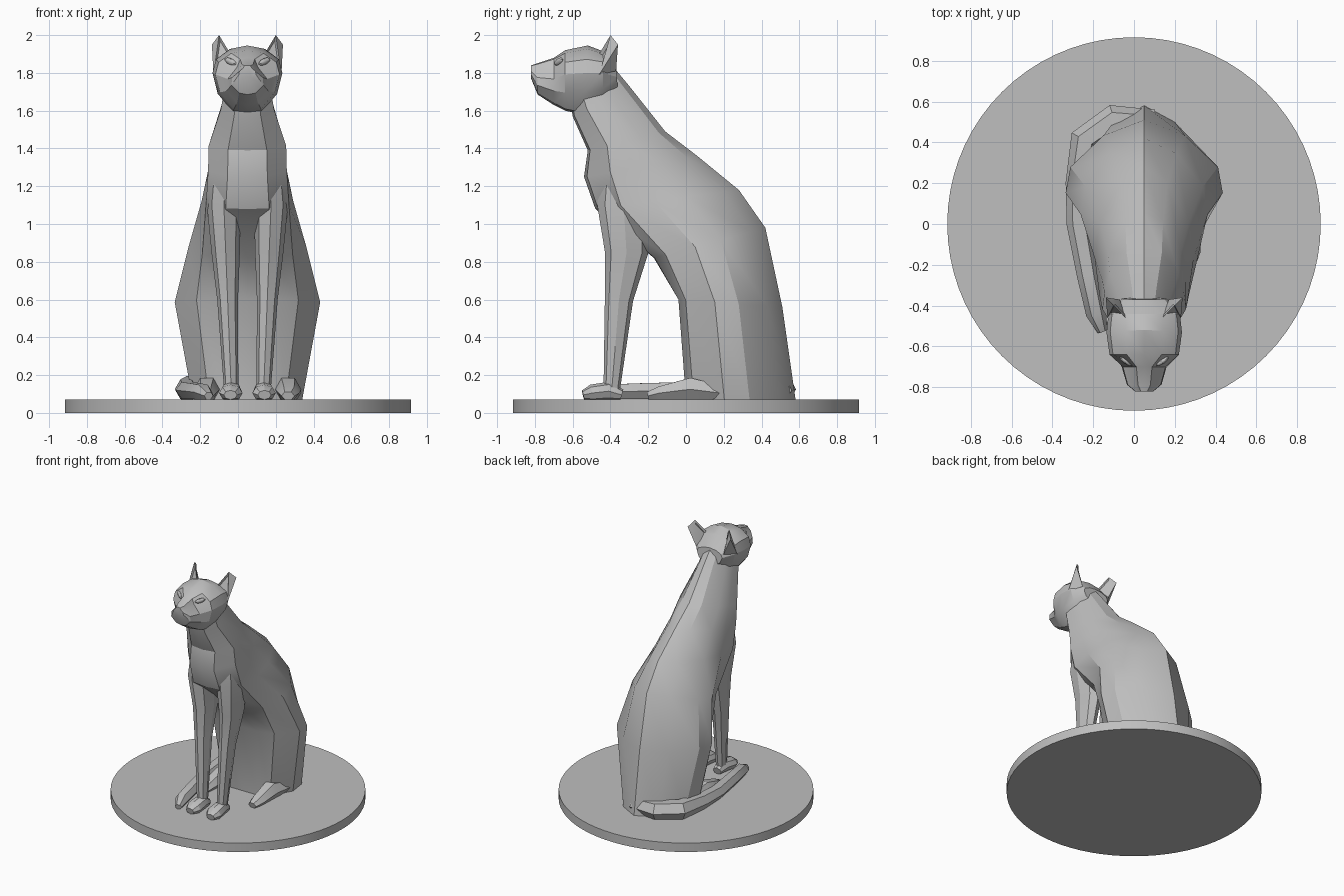
import bpy, bmesh, math
from mathutils import Vector, Matrix

if "Cube" in bpy.data.objects:
    bpy.data.objects.remove(bpy.data.objects["Cube"], do_unlink=True)

CENTRE = 0.05  # the cat sits slightly off the middle of the plinth

stone = bpy.data.materials.new("stone_grey")
stone.use_nodes = True
grey = (0.52, 0.52, 0.52, 1)
stone.diffuse_color = grey
stone.node_tree.nodes["Principled BSDF"].inputs["Base Color"].default_value = grey


def finish(name, bm, mirrored=False, offset=CENTRE, angle=28):
    """Turn a bmesh into a shaded object, optionally mirrored left to right."""
    bmesh.ops.recalc_face_normals(bm, faces=bm.faces[:])
    mesh = bpy.data.meshes.new(name)
    bm.to_mesh(mesh)
    bm.free()
    mesh.materials.append(stone)
    obj = bpy.data.objects.new(name, mesh)
    bpy.context.collection.objects.link(obj)
    obj.location.x = offset
    bpy.ops.object.select_all(action="DESELECT")
    obj.select_set(True)
    bpy.context.view_layer.objects.active = obj
    bpy.ops.object.shade_smooth_by_angle(angle=math.radians(angle))
    if mirrored:
        modifier = obj.modifiers.new("mirror", "MIRROR")
        modifier.use_mirror_merge = False
    return obj


def skin(rings):
    """Join equal-sized rings of points into a closed, capped surface."""
    bm = bmesh.new()
    loops = [[bm.verts.new(point) for point in ring] for ring in rings]
    for first, second in zip(loops, loops[1:]):
        for i in range(len(first)):
            j = (i + 1) % len(first)
            bm.faces.new((first[i], first[j], second[j], second[i]))
    bm.faces.new(loops[0])
    bm.faces.new(loops[-1])
    return bm


def symmetric_loft(name, sections, shape_a, shape_b, angle=28):
    """Sections run from an underside point to an upper point with a half width.
    The last value blends between the two outline shapes."""
    rings = []
    for y0, z0, y1, z1, half, blend in sections:
        side = []
        for (ua, wa), (ub, wb) in zip(shape_a, shape_b):
            u = ua + (ub - ua) * blend
            w = wa + (wb - wa) * blend
            side.append(Vector((half * w, y0 + (y1 - y0) * u, z0 + (z1 - z0) * u)))
        other = [Vector((-p.x, p.y, p.z)) for p in reversed(side[1:-1])]
        rings.append(side + other)
    return finish(name, skin(rings), angle=angle)


def tube(name, stations, up, sides=8, mirrored=True, offset=CENTRE):
    """Sweep an ellipse along stations of (position, (width radius, depth radius))."""
    points = [Vector(position) for position, radii in stations]
    rings = []
    for i, (position, (wide, deep)) in enumerate(stations):
        before = points[max(i - 1, 0)]
        after = points[min(i + 1, len(points) - 1)]
        tangent = (after - before).normalized()
        across = tangent.cross(Vector(up)).normalized()
        normal = across.cross(tangent)
        ring = []
        for step in range(sides):
            turn = math.tau * step / sides
            ring.append(points[i] + across * wide * math.cos(turn) + normal * deep * math.sin(turn))
        rings.append(ring)
    return finish(name, skin(rings), mirrored, offset)


# Round plinth
bm = bmesh.new()
bmesh.ops.create_cone(bm, cap_ends=True, segments=72, radius1=0.915, radius2=0.915,
                      depth=0.07, matrix=Matrix.Translation((0, 0, 0.035)))
finish("plinth", bm, offset=0)

# Neck, chest, back and haunches as one loft
chest_shape = ((0, 0), (0.03, 0.5), (0.25, 1), (0.45, 0.95), (0.68, 0.82), (0.92, 0.42), (1, 0))
haunch_shape = ((0, 0), (0, 0.4), (0.07, 0.7), (0.35, 1), (0.58, 0.94), (0.86, 0.52), (1, 0))
symmetric_loft("body", (
    (-0.62, 1.7, -0.4, 1.85, 0.12, 0),
    (-0.6, 1.57, -0.3, 1.73, 0.14, 0),
    (-0.52, 1.39, -0.11, 1.49, 0.205, 0),
    (-0.54, 1.25, 0.06, 1.36, 0.215, 0.1),
    (-0.48, 1.08, 0.28, 1.18, 0.25, 0.4),
    (-0.17, 0.82, 0.42, 0.98, 0.315, 0.8),
    (-0.04, 0.6, 0.51, 0.56, 0.385, 1),
    (0, 0.07, 0.58, 0.07, 0.29, 1),
), chest_shape, haunch_shape)

# Head, from the nose to the back of the skull
skull_shape = ((0, 0), (0.03, 0.42), (0.3, 0.85), (0.6, 1), (0.8, 0.9), (0.95, 0.5), (1, 0))
muzzle_shape = ((0, 0), (0.05, 0.5), (0.3, 1), (0.55, 0.95), (0.8, 0.5), (0.97, 0.35), (1, 0))
symmetric_loft("head", (
    (-0.82, 1.77, -0.82, 1.84, 0.045, 1),
    (-0.785, 1.685, -0.79, 1.85, 0.085, 1),
    (-0.7, 1.63, -0.7, 1.88, 0.11, 1),
    (-0.64, 1.6, -0.64, 1.92, 0.17, 0),
    (-0.55, 1.58, -0.52, 1.945, 0.185, 0),
    (-0.44, 1.63, -0.44, 1.915, 0.175, 0),
    (-0.36, 1.7, -0.37, 1.83, 0.11, 0),
), skull_shape, muzzle_shape)

# Ears with a hollow front
bm = bmesh.new()
for corner in ((0.09, -0.46, 1.9), (0.18, -0.46, 1.79), (0.15, -0.4, 2),
               (0.188, -0.36, 1.95), (0.12, -0.37, 1.81)):
    bm.verts.new(corner)
bmesh.ops.convex_hull(bm, input=bm.verts[:])
bm.normal_update()
front = min(bm.faces, key=lambda face: face.normal.y)
bmesh.ops.inset_individual(bm, faces=[front], thickness=0.012, depth=-0.015)
finish("ears", bm, mirrored=True)

# Slanted eyes
bm = bmesh.new()
bmesh.ops.create_uvsphere(bm, u_segments=8, v_segments=6, radius=1)
placing = (Matrix.Translation((0.09, -0.674, 1.86)) @ Matrix.Rotation(math.radians(35), 4, "Z")
           @ Matrix.Rotation(math.radians(-20), 4, "Y") @ Matrix.Diagonal((0.04, 0.012, 0.017, 1)))
bmesh.ops.transform(bm, matrix=placing, verts=bm.verts[:])
finish("eyes", bm, mirrored=True)

# Front legs, blending into the shoulders
tube("front_legs", (
    ((0.11, -0.31, 1.36), (0.08, 0.14)),
    ((0.125, -0.33, 1.1), (0.09, 0.14)),
    ((0.115, -0.315, 0.85), (0.075, 0.115)),
    ((0.105, -0.355, 0.6), (0.055, 0.075)),
    ((0.085, -0.395, 0.1), (0.037, 0.042)),
), up=(0, 1, 0))

# Front paws
tube("front_paws", (
    ((0.09, -0.545, 0.095), (0.035, 0.025)),
    ((0.088, -0.5, 0.105), (0.062, 0.045)),
    ((0.085, -0.41, 0.115), (0.055, 0.05)),
    ((0.085, -0.34, 0.095), (0.035, 0.03)),
), up=(0, 0, 1))

# Hind feet beside the haunches
tube("hind_feet", (
    ((0.215, -0.2, 0.09), (0.035, 0.025)),
    ((0.22, -0.14, 0.105), (0.055, 0.04)),
    ((0.215, 0.02, 0.125), (0.07, 0.07)),
    ((0.21, 0.3, 0.09), (0.07, 0.03)),
), up=(0, 0, 1), sides=6)

# Tail wrapped around one side, given in plinth coordinates
tube("tail", (
    ((0.1, 0.5, 0.12), (0.06, 0.06)),
    ((-0.1, 0.51, 0.125), (0.075, 0.075)),
    ((-0.24, 0.41, 0.13), (0.075, 0.075)),
    ((-0.275, 0.2, 0.125), (0.06, 0.06)),
    ((-0.27, 0, 0.12), (0.06, 0.05)),
    ((-0.225, -0.25, 0.115), (0.055, 0.048)),
    ((-0.185, -0.44, 0.11), (0.05, 0.045)),
    ((-0.155, -0.525, 0.09), (0.025, 0.022)),
), up=(0, 0, 1), sides=6, mirrored=False, offset=0)
